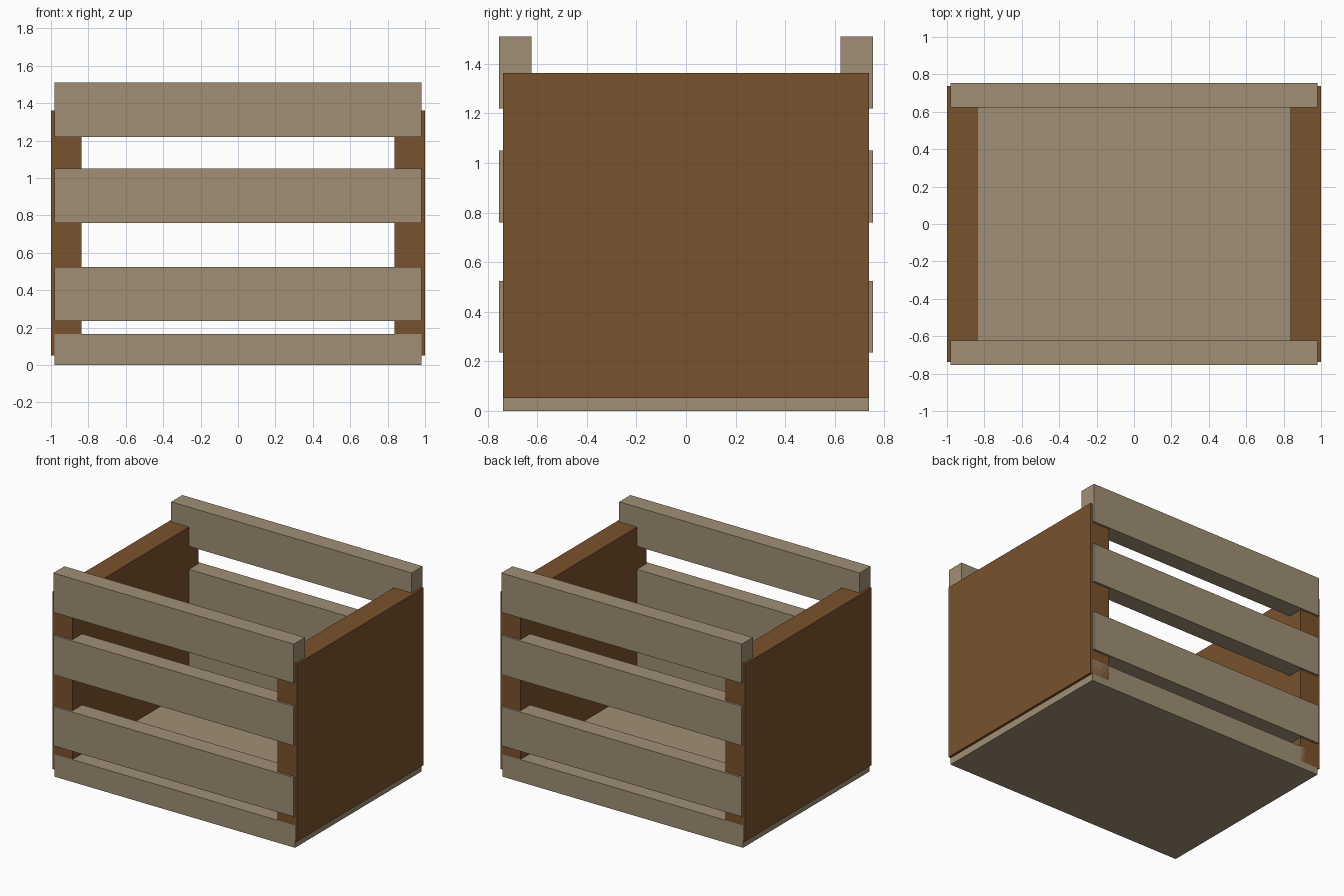
import bpy

if "Cube" in bpy.data.objects:
    bpy.data.objects.remove(bpy.data.objects["Cube"])


def material(name, rgb):
    mat = bpy.data.materials.new(name)
    mat.diffuse_color = (*rgb, 1.0)
    mat.use_nodes = True
    mat.node_tree.nodes["Principled BSDF"].inputs["Base Color"].default_value = mat.diffuse_color
    return mat


def box(name, x, y, z, mat):
    """Box spanning the (min, max) ranges given per axis."""
    spans = (x, y, z)
    bpy.ops.mesh.primitive_cube_add(size=1, location=[(a + b) / 2 for a, b in spans])
    obj = bpy.context.object
    obj.name = name
    obj.scale = [b - a for a, b in spans]
    bpy.ops.object.transform_apply(location=False, rotation=False, scale=True)
    obj.data.materials.append(mat)
    return obj


pale = material("pale_wood", (0.35, 0.275, 0.178))
brown = material("brown_wood", (0.195, 0.084, 0.026))

# Thick floor board
box("floor_board", (-0.982, 0.982), (-0.737, 0.737), (0, 0.165), pale)

# Solid end panels
box("left_panel", (-1.0, -0.837), (-0.737, 0.737), (0.052, 1.362), brown)
box("right_panel", (0.837, 1.0), (-0.737, 0.737), (0.052, 1.362), brown)

# Three slats on the front and on the back
for level, z in zip(("lower", "middle", "upper"), (0.235, 0.76, 1.22)):
    box(f"front_{level}_slat", (-0.982, 0.982), (-0.753, -0.623), (z, z + 0.29), pale)
    box(f"back_{level}_slat", (-0.982, 0.982), (0.623, 0.753), (z, z + 0.29), pale)
